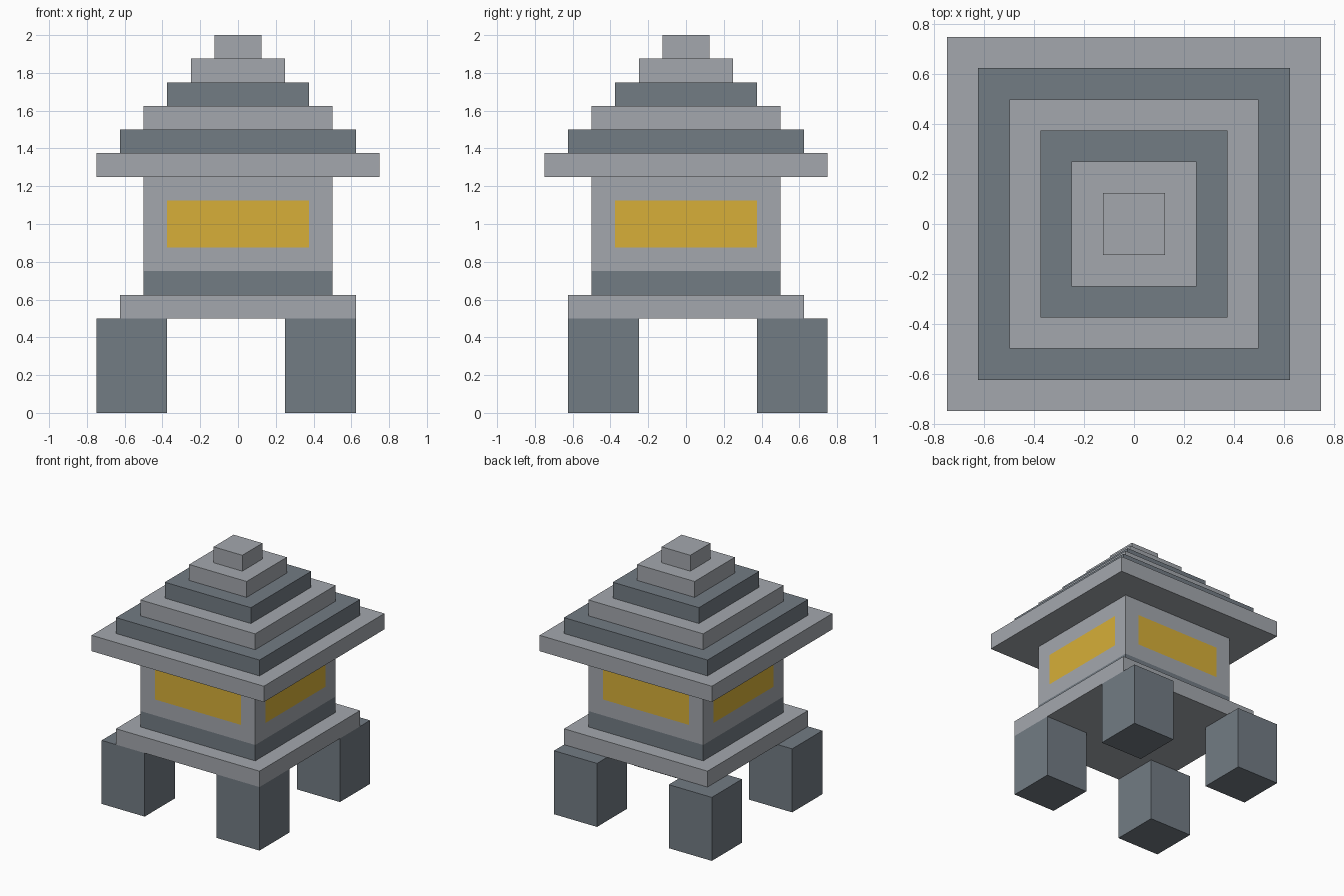
import bpy
import bmesh
from mathutils import Matrix, Vector

if "Cube" in bpy.data.objects:
    bpy.data.objects.remove(bpy.data.objects["Cube"])


def material(name, rgb):
    mat = bpy.data.materials.new(name)
    mat.diffuse_color = (*rgb, 1.0)
    mat.use_nodes = True
    mat.node_tree.nodes["Principled BSDF"].inputs["Base Color"].default_value = mat.diffuse_color
    return mat


LIGHT = material("light_stone", (0.37, 0.39, 0.42))
DARK = material("dark_stone", (0.17, 0.20, 0.23))
GOLD = material("window_glow", (0.68, 0.43, 0.04))


def block(name, x, y, z, mat):
    """Box spanning the (min, max) ranges x, y and z."""
    spans = (x, y, z)
    centre = Vector([(a + b) / 2 for a, b in spans])
    size = Vector([b - a for a, b in spans])
    bm = bmesh.new()
    bmesh.ops.create_cube(
        bm, size=1, matrix=Matrix.Translation(centre) @ Matrix.Diagonal((*size, 1)))
    mesh = bpy.data.meshes.new(name)
    bm.to_mesh(mesh)
    bm.free()
    mesh.materials.append(mat)
    obj = bpy.data.objects.new(name, mesh)
    bpy.context.collection.objects.link(obj)
    return obj


def slab(name, half, z0, z1, mat):
    return block(name, (-half, half), (-half, half), (z0, z1), mat)


# Four legs, offset slightly towards the back left
for y_name, y in (("front", (-0.625, -0.25)), ("back", (0.375, 0.75))):
    for x_name, x in (("left", (-0.75, -0.375)), ("right", (0.25, 0.625))):
        block(f"{y_name}_{x_name}_leg", x, y, (0, 0.5), DARK)

# Base plate and the dark course under the light chamber
slab("base_plate", 0.625, 0.5, 0.625, LIGHT)
slab("chamber_base", 0.5, 0.625, 0.75, DARK)

# Light chamber with a flush glowing window inset in each wall
chamber = slab("light_chamber", 0.5, 0.75, 1.25, LIGHT)
chamber.data.materials.append(GOLD)
bm = bmesh.new()
bm.from_mesh(chamber.data)
bm.normal_update()
walls = [f for f in bm.faces if abs(f.normal.z) < 0.5]
bmesh.ops.inset_individual(bm, faces=walls, thickness=0.125, use_even_offset=True)
for face in walls:
    face.material_index = 1
bm.to_mesh(chamber.data)
bm.free()

# Stepped roof, each tier one step smaller than the one below
for i, mat in enumerate((LIGHT, DARK, LIGHT, DARK, LIGHT, LIGHT)):
    z = 1.25 + 0.125 * i
    slab(f"roof_tier_{i + 1}", 0.75 - 0.125 * i, z, z + 0.125, mat)
